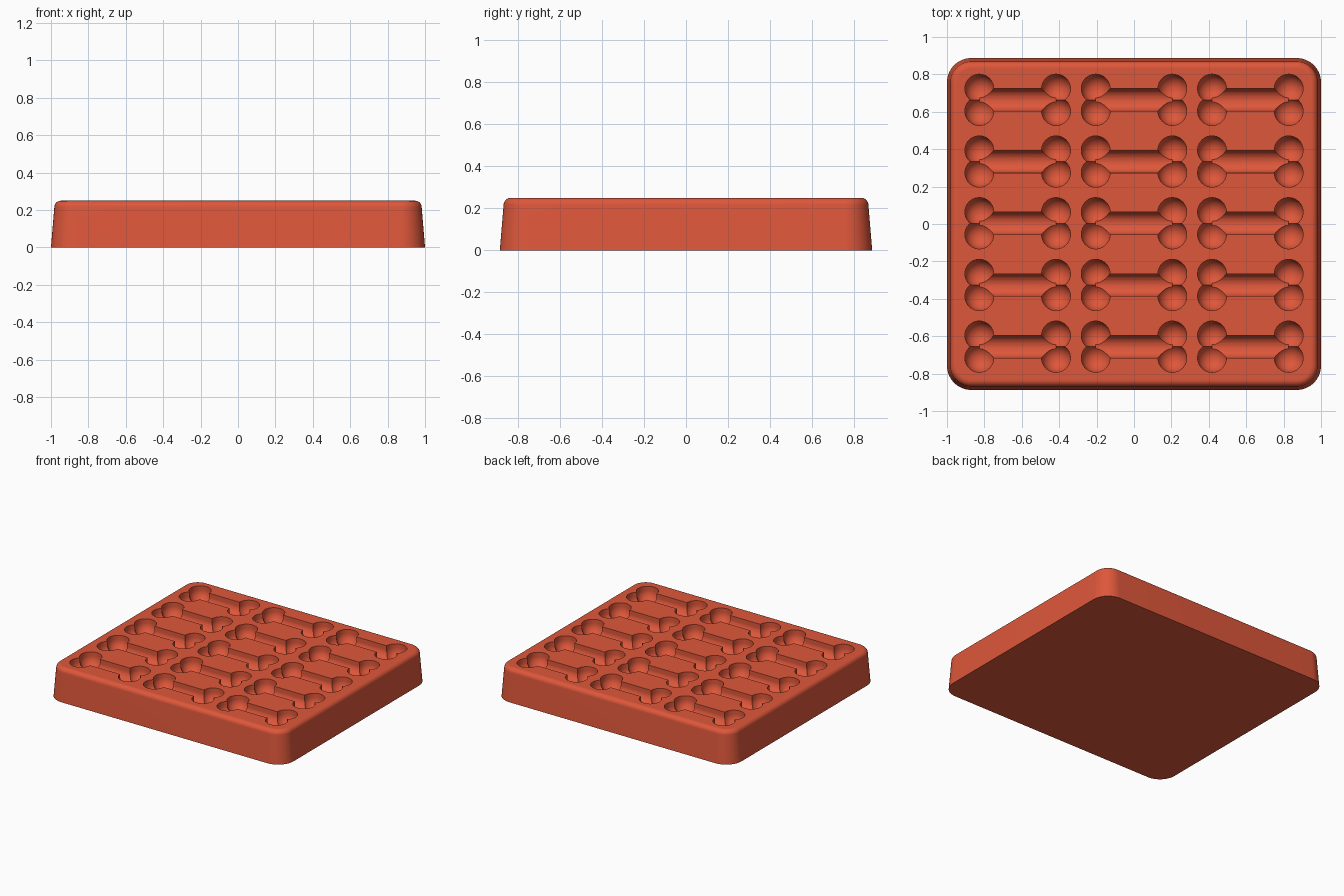
import bpy, bmesh, math
from mathutils import Matrix, Vector

old = bpy.data.objects.get("Cube")
if old:
    bpy.data.objects.remove(old, do_unlink=True)

HEIGHT = 0.25
HALF_X, HALF_Y = 1.0, 0.887
CORNER = 0.13
FILLET = 0.035
DRAFT = 0.018
LOBE_R, LOBE_X, LOBE_Y = 0.077, 0.205, 0.06
SHAFT_R = 0.06
SUNK = 0.03          # straight wall above the rounded floor of a cavity

silicone = bpy.data.materials.new("terracotta red silicone")
colour = (0.73, 0.095, 0.043, 1)
silicone.diffuse_color = colour
silicone.use_nodes = True
silicone.node_tree.nodes["Principled BSDF"].inputs["Base Color"].default_value = colour


def make_object(name, bm):
    bmesh.ops.recalc_face_normals(bm, faces=bm.faces)
    mesh = bpy.data.meshes.new(name)
    bm.to_mesh(mesh)
    bm.free()
    mesh.materials.append(silicone)
    obj = bpy.data.objects.new(name, mesh)
    bpy.context.collection.objects.link(obj)
    return obj


def activate(obj):
    bpy.ops.object.select_all(action='DESELECT')
    obj.select_set(True)
    bpy.context.view_layer.objects.active = obj


def boolean(target, cutter, operation):
    activate(target)
    mod = target.modifiers.new("boolean", 'BOOLEAN')
    mod.operation = operation
    mod.solver = 'EXACT'
    mod.object = cutter
    bpy.ops.object.modifier_apply(modifier=mod.name)


def loft(bm, rings):
    """Skin closed rings of points and cap both ends."""
    loops = [[bm.verts.new(p) for p in ring] for ring in rings]
    n = len(loops[0])
    for a, b in zip(loops, loops[1:]):
        for i in range(n):
            j = (i + 1) % n
            bm.faces.new((a[i], a[j], b[j], b[i]))
    bm.faces.new(loops[0])
    bm.faces.new(loops[-1])


def rounded_ring(inset, z, steps=14):
    """Rounded rectangle, moved inward by inset."""
    r = CORNER - inset
    ring = []
    for q, (sx, sy) in enumerate([(1, 1), (-1, 1), (-1, -1), (1, -1)]):
        for k in range(steps + 1):
            a = math.pi / 2 * (q + k / steps)
            ring.append((sx * (HALF_X - CORNER) + r * math.cos(a),
                         sy * (HALF_Y - CORNER) + r * math.sin(a), z))
    return ring


# Tray block: drafted walls and a filleted top rim
rings = [rounded_ring(0, 0)]
for k in range(9):
    a = math.pi / 2 * k / 8
    rings.append(rounded_ring(DRAFT + FILLET * (1 - math.cos(a)),
                              HEIGHT - FILLET * (1 - math.sin(a))))
rings.append(rounded_ring(DRAFT + FILLET + 0.006, HEIGHT))
bm = bmesh.new()
loft(bm, rings)
tray = make_object("treat_mould_tray", bm)


# Lobe cutter: half ball below, straight wall above
def lobe(x, y, top):
    bm = bmesh.new()
    floor_z = HEIGHT - SUNK
    rings = []
    for r, z in [(LOBE_R * math.sin(a), floor_z - LOBE_R * math.cos(a))
                 for a in [math.pi / 2 * k / 11 for k in range(1, 12)]] + [(LOBE_R, top)]:
        rings.append([(x + r * math.cos(t), y + r * math.sin(t), z)
                      for t in [math.tau * i / 40 for i in range(40)]])
    loft(bm, rings)
    return make_object("lobe_cutter", bm)


# Shaft cutter: round-bottomed channel between the lobes
def shaft(top):
    bm = bmesh.new()
    floor_z = HEIGHT - SUNK
    arc = [math.pi + math.pi * k / 20 for k in range(21)]
    section = [(SHAFT_R * math.cos(a), floor_z + SHAFT_R * math.sin(a)) for a in arc]
    section += [(SHAFT_R, top), (-SHAFT_R, top)]
    loft(bm, [[(x, y, z) for y, z in section] for x in (-LOBE_X, LOBE_X)])
    return make_object("bone_cutter", bm)


# One bone shape from a shaft and four lobes
bone = shaft(HEIGHT + 0.05)
corners = [(sx, sy) for sx in (-1, 1) for sy in (-1, 1)]
for i, (sx, sy) in enumerate(corners):
    part = lobe(sx * LOBE_X, sy * LOBE_Y, HEIGHT + 0.06 + 0.01 * i)
    boolean(bone, part, 'UNION')
    bpy.data.objects.remove(part, do_unlink=True)

# Repeat the bone in three columns and five rows
bm = bmesh.new()
for col in (-1, 0, 1):
    for row in range(-2, 3):
        before = len(bm.verts)
        bm.from_mesh(bone.data)
        bm.verts.ensure_lookup_table()
        bmesh.ops.transform(bm, verts=bm.verts[before:],
                            matrix=Matrix.Translation(Vector((col * 0.622, row * 0.33 + 0.004, 0))))
cavities = make_object("cavity_cutters", bm)
bpy.data.objects.remove(bone, do_unlink=True)

# Sink the cavities into the tray
boolean(tray, cavities, 'DIFFERENCE')
bpy.data.objects.remove(cavities, do_unlink=True)

activate(tray)
bpy.ops.object.shade_smooth_by_angle(angle=math.radians(30))
